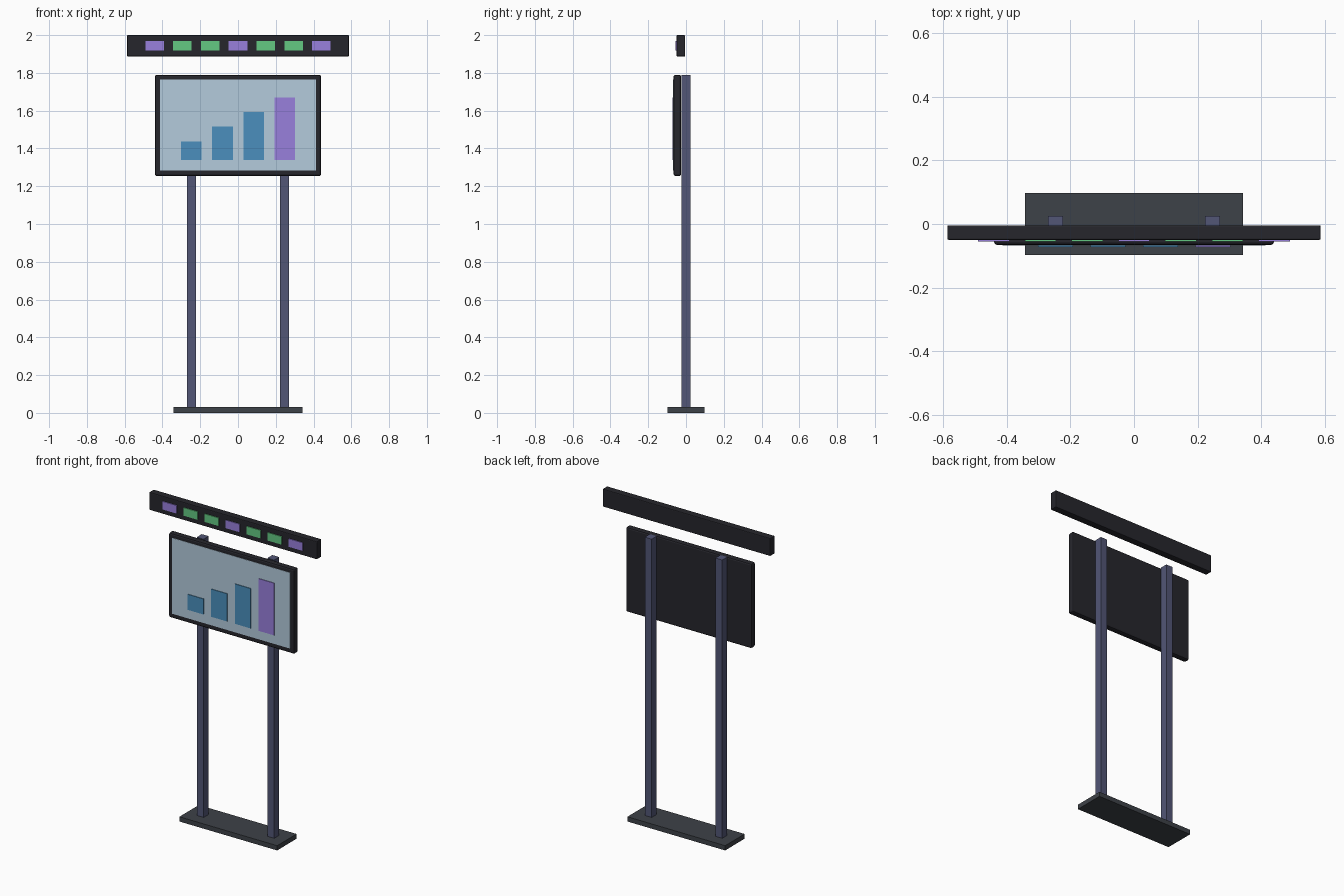
import bpy, bmesh

if "Cube" in bpy.data.objects:
    bpy.data.objects.remove(bpy.data.objects["Cube"])


def material(name, rgb):
    m = bpy.data.materials.new(name)
    m.diffuse_color = (*rgb, 1)
    m.use_nodes = True
    m.node_tree.nodes["Principled BSDF"].inputs["Base Color"].default_value = m.diffuse_color
    return m


DARK = material("dark_casing", (0.019, 0.019, 0.025))
STEEL = material("blue_grey_metal", (0.084, 0.093, 0.18))
BASE = material("base_grey", (0.048, 0.054, 0.065))
GLASS = material("pale_screen", (0.456, 0.597, 0.716))
BLUE = material("blue", (0.069, 0.275, 0.509))
PURPLE = material("purple", (0.314, 0.216, 0.716))
GREEN = material("green", (0.127, 0.578, 0.223))


def box(name, x, y, z, mat, bevel=0):
    """Box from (min, max) pairs on each axis, with optional rounded edges."""
    bm = bmesh.new()
    bmesh.ops.create_cube(bm, size=1)
    for v in bm.verts:
        v.co = [a + (b - a) * (c + 0.5) for (a, b), c in zip((x, y, z), v.co)]
    centre = [(a + b) / 2 for a, b in (x, y, z)]
    bmesh.ops.translate(bm, verts=bm.verts, vec=[-c for c in centre])
    mesh = bpy.data.meshes.new(name)
    bm.to_mesh(mesh)
    bm.free()
    mesh.materials.append(mat)
    ob = bpy.data.objects.new(name, mesh)
    ob.location = centre
    bpy.context.collection.objects.link(ob)
    if bevel:
        mod = ob.modifiers.new("rounded_edges", "BEVEL")
        mod.width = bevel
        mod.segments = 2
    return ob


# Base plate and two posts
box("base_plate", (-0.342, 0.342), (-0.097, 0.097), (0, 0.03), BASE)
for side, cx in (("left", -0.247), ("right", 0.247)):
    box(f"{side}_post", (cx - 0.024, cx + 0.024), (-0.025, 0.025), (0.001, 1.79), STEEL)

# Display housing and screen
box("display_housing", (-0.44, 0.44), (-0.066, -0.026), (1.254, 1.79), DARK, 0.01)
box("screen", (-0.413, 0.413), (-0.068, -0.06), (1.284, 1.764), GLASS)

# Rising bar chart on the screen
for i, height in enumerate((0.098, 0.175, 0.252, 0.33)):
    cx = -0.247 + i * 0.165
    box(f"chart_bar_{i + 1}", (cx - 0.055, cx + 0.055), (-0.072, -0.064),
        (1.34, 1.34 + height), PURPLE if i == 3 else BLUE)

# Header strip with indicator lights
box("header_strip", (-0.587, 0.587), (-0.05, -0.004), (1.887, 2.0), DARK, 0.005)
for i in range(7):
    cx = (i - 3) * 0.147
    box(f"header_light_{i + 1}", (cx - 0.049, cx + 0.049), (-0.055, -0.045),
        (1.918, 1.969), PURPLE if i % 3 == 0 else GREEN)
